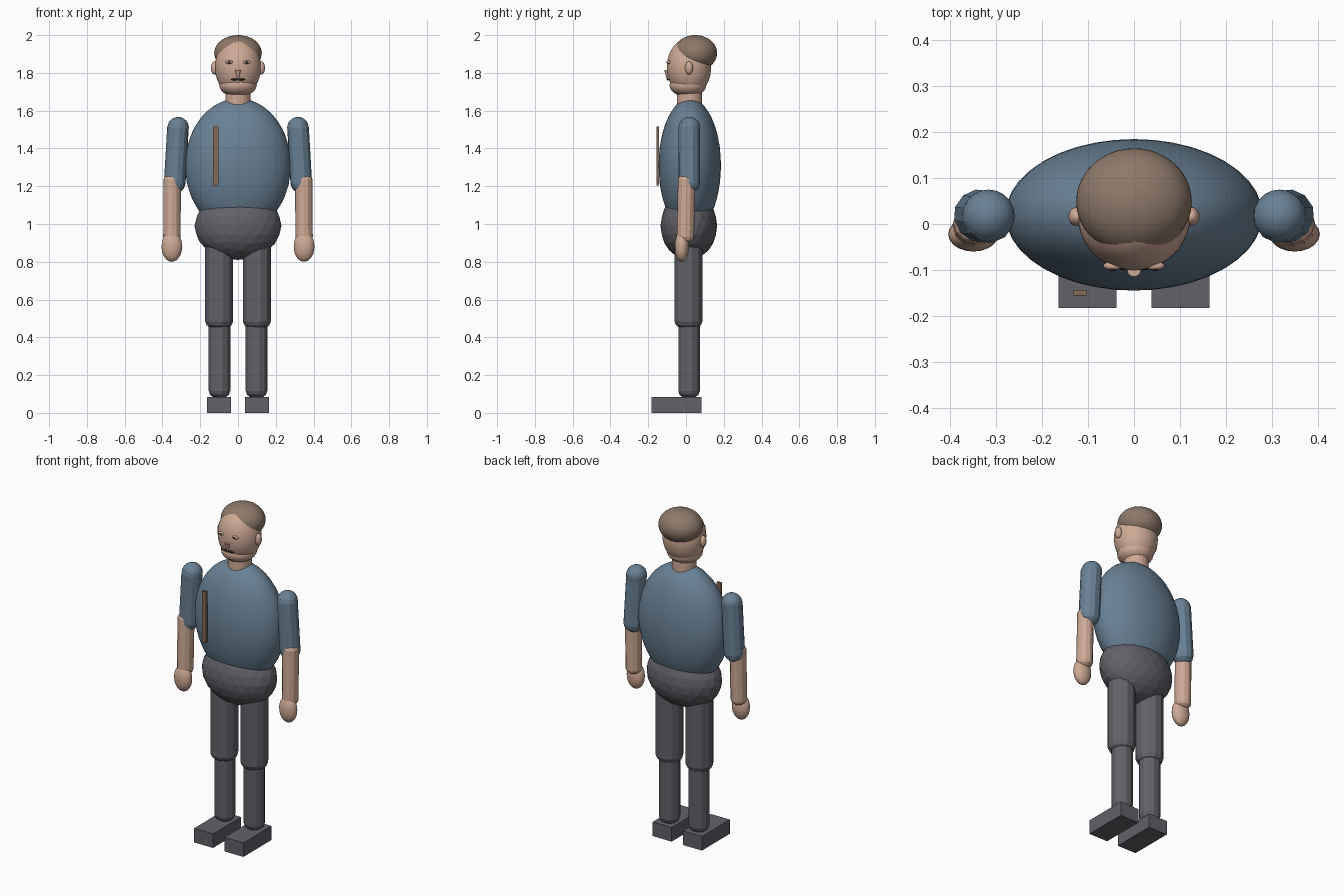
import bpy, bmesh, math
from mathutils import Vector

cube = bpy.data.objects.get("Cube")
if cube:
    bpy.data.objects.remove(cube, do_unlink=True)


def material(name, rgb):
    m = bpy.data.materials.new(name)
    m.use_nodes = True
    m.diffuse_color = (*rgb, 1)
    m.node_tree.nodes["Principled BSDF"].inputs["Base Color"].default_value = (*rgb, 1)
    return m


shirt = material("blue shirt", (0.14, 0.22, 0.30))
skin = material("skin", (0.62, 0.40, 0.30))
hair = material("brown hair", (0.27, 0.19, 0.14))
cloth = material("dark grey cloth", (0.12, 0.12, 0.14))
leather = material("brown strap", (0.24, 0.14, 0.09))
dark = material("dark brown", (0.04, 0.025, 0.02))


def finish(name, bm, mat, smooth=True):
    bmesh.ops.recalc_face_normals(bm, faces=bm.faces)
    for f in bm.faces:
        f.smooth = smooth
    mesh = bpy.data.meshes.new(name)
    bm.to_mesh(mesh)
    bm.free()
    mesh.materials.append(mat)
    obj = bpy.data.objects.new(name, mesh)
    bpy.context.collection.objects.link(obj)
    return obj


def ball(name, centre, radii, mat, detail=3, smooth=True):
    bm = bmesh.new()
    bmesh.ops.create_icosphere(bm, subdivisions=detail, radius=1)
    bmesh.ops.scale(bm, vec=radii, verts=bm.verts)
    bmesh.ops.translate(bm, vec=centre, verts=bm.verts)
    return finish(name, bm, mat, smooth)


def box(name, low, high, mat):
    low, high = Vector(low), Vector(high)
    bm = bmesh.new()
    bmesh.ops.create_cube(bm, size=1)
    bmesh.ops.scale(bm, vec=high - low, verts=bm.verts)
    bmesh.ops.translate(bm, vec=(low + high) / 2, verts=bm.verts)
    return finish(name, bm, mat, False)


def limb(name, start, end, radius, cap, mat, sides=12):
    """Faceted tube from start to end with domed ends of height cap."""
    start, end = Vector(start), Vector(end)
    length = (end - start).length
    steps = [math.radians(a) for a in (80, 55, 28, 0)]
    profile = [(radius * math.cos(a), cap - cap * math.sin(a)) for a in steps]
    profile += [(r, length - h) for r, h in reversed(profile)]
    turn = (end - start).to_track_quat('Z', 'Y')
    bm = bmesh.new()
    rings = []
    for r, h in profile:
        ring = []
        for i in range(sides):
            a = 2 * math.pi * (i + 0.5) / sides
            ring.append(bm.verts.new(start + turn @ Vector((r * math.cos(a), r * math.sin(a), h))))
        rings.append(ring)
    for a, b in zip(rings, rings[1:]):
        for i in range(sides):
            j = (i + 1) % sides
            bm.faces.new((a[i], a[j], b[j], b[i]))
    bm.faces.new(rings[0])
    bm.faces.new(rings[-1])
    return finish(name, bm, mat, False)


# Body
ball("torso", (0, 0.02, 1.31), (0.28, 0.165, 0.355), shirt, 4)
ball("hips", (0, 0.015, 0.99), (0.23, 0.15, 0.18), cloth, 3, False)
limb("neck", (0, 0.018, 1.58), (0, 0.018, 1.76), 0.067, 0.01, skin, 20)
box("chest_strap", (-0.132, -0.156, 1.205), (-0.103, -0.144, 1.515), leather)

# Head
ball("head", (0, 0.016, 1.83), (0.122, 0.117, 0.155), skin, 4)
ball("jaw", (0, 0.01, 1.735), (0.1, 0.098, 0.062), skin)
ball("hair_cap", (0, 0.049, 1.905), (0.126, 0.116, 0.095), hair, 4)

# Nose: a small cone pointing down
bm = bmesh.new()
bmesh.ops.create_cone(bm, cap_ends=True, segments=12, radius1=0.003, radius2=0.015, depth=0.048)
bmesh.ops.translate(bm, vec=(0, -0.1, 1.79), verts=bm.verts)
finish("nose", bm, skin, False)

for side, label in ((1, "left"), (-1, "right")):
    # Face details
    ball(label + "_ear", (side * 0.125, 0.016, 1.826), (0.018, 0.021, 0.035), skin)
    ball(label + "_eye", (side * 0.046, -0.091, 1.857), (0.021, 0.010, 0.010), skin, 2)
    ball(label + "_pupil", (side * 0.046, -0.099, 1.857), (0.008, 0.004, 0.007), dark, 2)
    ball(label + "_moustache", (side * 0.018, -0.093, 1.765), (0.02, 0.008, 0.005), dark, 2)

    # Arm
    ball(label + "_shoulder", (side * 0.317, 0.018, 1.51), (0.057, 0.057, 0.057), shirt)
    limb(label + "_upper_arm", (side * 0.315, 0.016, 1.56), (side * 0.338, 0.018, 1.165),
         0.058, 0.05, shirt)
    limb(label + "_forearm", (side * 0.348, 0.004, 1.265), (side * 0.35, -0.004, 0.9),
         0.046, 0.03, skin)
    ball(label + "_hand", (side * 0.35, -0.022, 0.88), (0.055, 0.038, 0.08), skin)

    # Leg
    limb(label + "_thigh", (side * 0.1, 0.013, 0.98), (side * 0.1, 0.013, 0.44),
         0.077, 0.045, cloth)
    limb(label + "_shin", (side * 0.098, 0.016, 0.52), (side * 0.098, 0.016, 0.075),
         0.059, 0.04, cloth)
    xs = sorted((side * 0.038, side * 0.164))
    box(label + "_foot", (xs[0], -0.183, 0), (xs[1], 0.083, 0.085), cloth)
